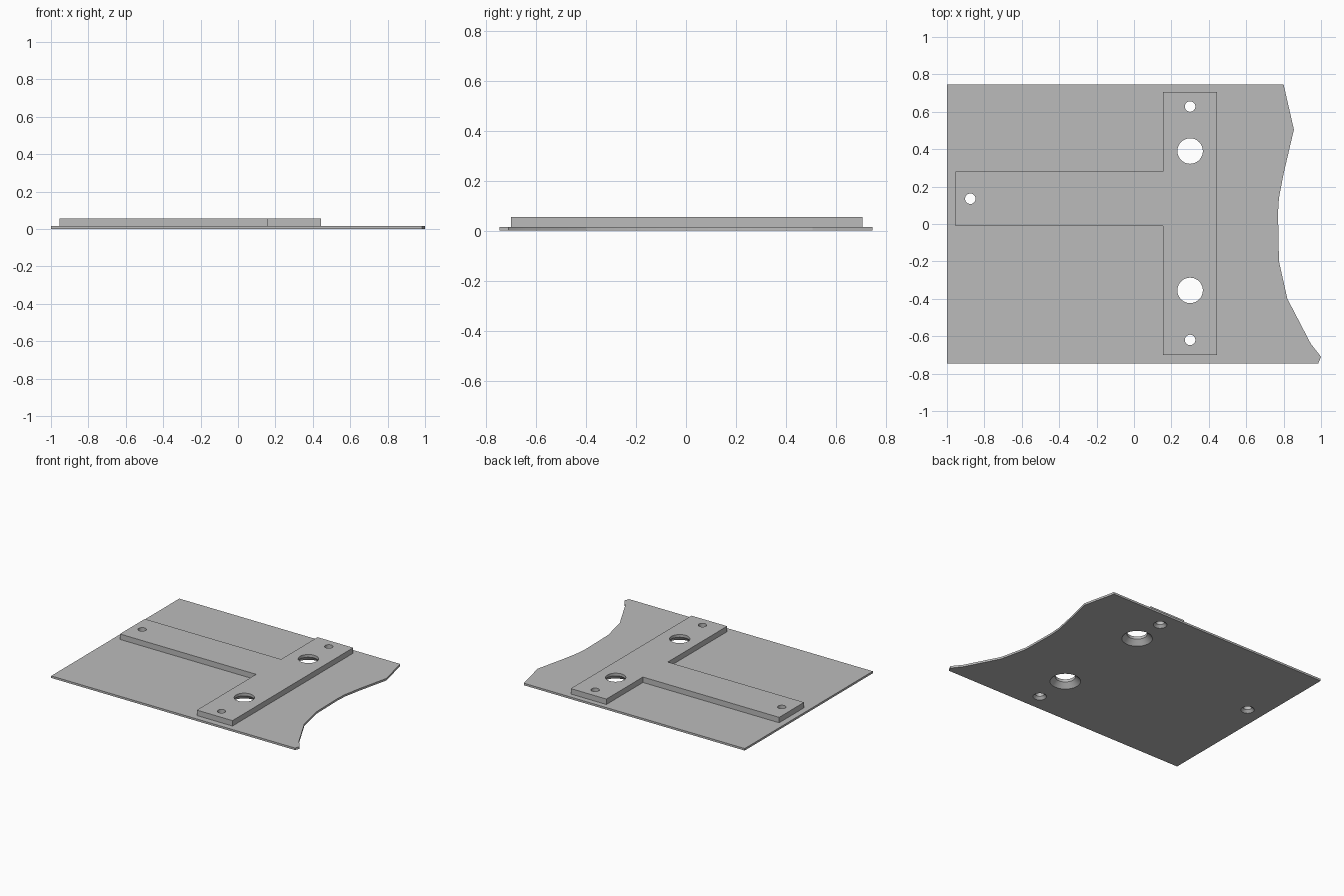
import bpy
import bmesh
from math import cos, sin, tau, radians

cube = bpy.data.objects.get("Cube")
if cube:
    bpy.data.objects.remove(cube)

PLATE_TOP, TOP = 0.015, 0.055

grey = bpy.data.materials.new("plain grey")
grey.use_nodes = True
colour = (0.5, 0.5, 0.5, 1)
grey.diffuse_color = colour
grey.node_tree.nodes["Principled BSDF"].inputs["Base Color"].default_value = colour


def make_object(name, bm):
    bmesh.ops.recalc_face_normals(bm, faces=bm.faces)
    mesh = bpy.data.meshes.new(name)
    bm.to_mesh(mesh)
    bm.free()
    mesh.materials.append(grey)
    obj = bpy.data.objects.new(name, mesh)
    bpy.context.collection.objects.link(obj)
    return obj


def slab(name, outline, bottom, top):
    """Extrude a flat outline upwards."""
    bm = bmesh.new()
    face = bm.faces.new([bm.verts.new((x, y, bottom)) for x, y in outline])
    result = bmesh.ops.extrude_face_region(bm, geom=[face])
    verts = [v for v in result["geom"] if isinstance(v, bmesh.types.BMVert)]
    bmesh.ops.translate(bm, verts=verts, vec=(0, 0, top - bottom))
    return make_object(name, bm)


def add_countersunk_hole(bm, x, y, inner, outer, sides=48):
    """Solid in the shape of a hole: cone below, straight bore above."""
    slope_end = outer - inner + 0.001
    rings = []
    for r, z in ((outer + 0.01, -0.01), (inner, slope_end), (inner, 0.1)):
        rings.append([bm.verts.new((x + r * cos(tau * i / sides),
                                    y + r * sin(tau * i / sides), z))
                      for i in range(sides)])
    for low, high in zip(rings, rings[1:]):
        for i in range(sides):
            j = (i + 1) % sides
            bm.faces.new((low[i], low[j], high[j], high[i]))
    bm.faces.new(rings[0][::-1])
    bm.faces.new(rings[-1])


# Thin base plate with one scalloped end
scallop = [(0.985, -0.745), (1.0, -0.71), (0.945, -0.64), (0.82, -0.4),
           (0.775, -0.2), (0.77, 0.06), (0.775, 0.14), (0.80, 0.27),
           (0.855, 0.505), (0.80, 0.745)]
plate = slab("base_plate", [(-1, 0.745), (-1, -0.745)] + scallop, 0, PLATE_TOP)

# Raised T-shaped bracket
left, neck, right = -0.955, 0.155, 0.445
front, arm_front, arm_back, back = -0.70, -0.01, 0.28, 0.705
bracket = slab("t_bracket", [(left, arm_front), (neck, arm_front), (neck, front),
                             (right, front), (right, back), (neck, back),
                             (neck, arm_back), (left, arm_back)], PLATE_TOP, TOP)

# Countersunk screw holes and larger bores
bm = bmesh.new()
for x, y in ((0.3, 0.628), (0.3, -0.62), (-0.875, 0.135)):
    add_countersunk_hole(bm, x, y, 0.028, 0.045)
for y in (0.39, -0.355):
    add_countersunk_hole(bm, 0.3, y, 0.068, 0.102)
cutter = make_object("hole_cutter", bm)
cutter.hide_render = True

for obj in (plate, bracket):
    bpy.ops.object.select_all(action="DESELECT")
    obj.select_set(True)
    bpy.context.view_layer.objects.active = obj
    cut = obj.modifiers.new("holes", "BOOLEAN")
    cut.operation = "DIFFERENCE"
    cut.solver = "EXACT"
    cut.object = cutter
    bpy.ops.object.modifier_apply(modifier=cut.name)
    bpy.ops.object.shade_smooth_by_angle(angle=radians(12))

bpy.data.objects.remove(cutter)
